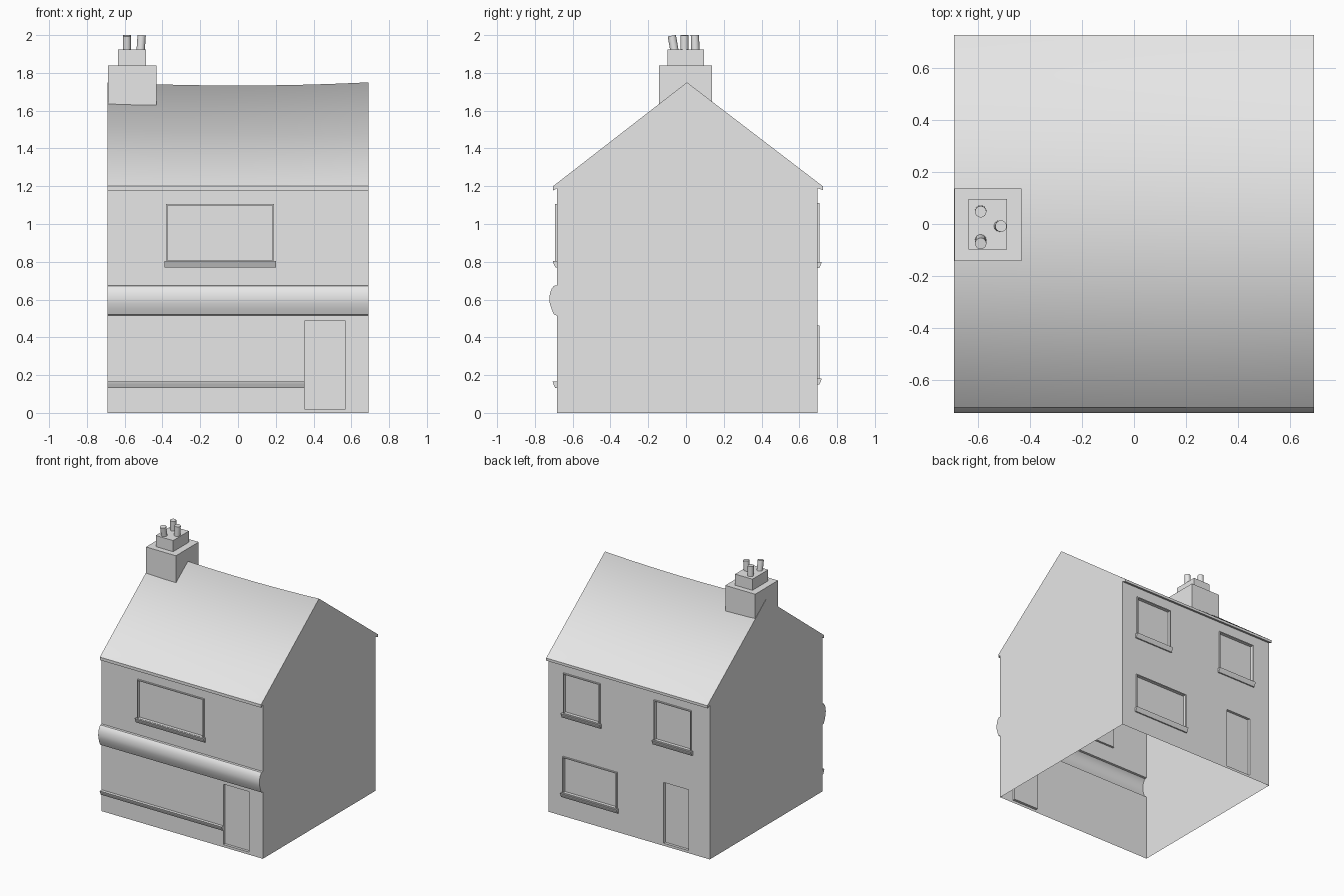
import bpy
import bmesh
import math
from mathutils import Matrix, Vector

if "Cube" in bpy.data.objects:
    bpy.data.objects.remove(bpy.data.objects["Cube"])

GREY = (0.8, 0.8, 0.8, 1)
mat = bpy.data.materials.new("plain_grey")
mat.use_nodes = True
mat.diffuse_color = GREY
mat.node_tree.nodes["Principled BSDF"].inputs["Base Color"].default_value = GREY

HALF = 0.69                    # half width of the house
FRONT, BACK = -0.682, 0.695    # wall planes
EAVE_F, EAVE_B = -0.704, 0.724
EAVE_Z, RIDGE_Y, RIDGE_Z = 1.2, 0.005, 1.75
WALL_TOP = 1.19


def finish(name, bm, smooth=None):
    me = bpy.data.meshes.new(name)
    bm.to_mesh(me)
    bm.free()
    me.materials.append(mat)
    if smooth:
        for p in me.polygons:
            p.use_smooth = True
        me.set_sharp_from_angle(angle=math.radians(smooth))
    ob = bpy.data.objects.new(name, me)
    bpy.context.collection.objects.link(ob)
    return ob


def loft(name, rows, smooth=None):
    """Skin a list of equally long point rows."""
    bm = bmesh.new()
    grid = [[bm.verts.new(p) for p in row] for row in rows]
    for a, b in zip(grid, grid[1:]):
        for i in range(len(a) - 1):
            bm.faces.new((a[i], a[i + 1], b[i + 1], b[i]))
    return finish(name, bm, smooth)


def strip(name, profile, smooth=None):
    """Run a y-z profile along the full width of the house."""
    return loft(name, [[(-HALF, y, z), (HALF, y, z)] for y, z in profile], smooth)


def wall(name, y, out, openings, gap=None):
    """Wall sheet with doors set back and windows in raised frames."""
    xs, zs = {-HALF, HALF}, {0, WALL_TOP} | set(gap or ())
    for _, x0, x1, z0, z1 in openings:
        xs |= {x0, x1}
        zs |= {z0, z1}
    xs, zs = sorted(xs), sorted(zs)
    bm = bmesh.new()
    grid = [[bm.verts.new((x, y, z)) for x in xs] for z in zs]
    for j in range(len(zs) - 1):
        if gap and gap[0] <= zs[j] < gap[1]:
            continue
        for i in range(len(xs) - 1):
            q = [grid[j][i], grid[j][i + 1], grid[j + 1][i + 1], grid[j + 1][i]]
            bm.faces.new(q if out < 0 else q[::-1])
    for kind, x0, x1, z0, z1 in openings:
        cells = []
        for f in bm.faces:
            c = f.calc_center_median()
            if x0 < c.x < x1 and z0 < c.z < z1 and abs(c.y - y) < 1e-5:
                cells.append(f)
        if len(cells) > 1:
            cells = bmesh.ops.dissolve_faces(bm, faces=cells)["region"]
        steps = [(1e-4, -0.02)]
        if kind == "window":
            steps = [(1e-4, 0.012), (0.007, 0), (1e-4, -0.025)]
        for thick, depth in steps:
            bm.normal_update()
            bmesh.ops.inset_region(bm, faces=cells, thickness=thick, depth=depth,
                                   use_even_offset=True, use_boundary=True)
    return finish(name, bm)


def sill(name, x0, x1, z, y, out):
    """Ledge with a sloping underside."""
    bm = bmesh.new()
    prof = [(y, z), (y + out * 0.024, z), (y + out * 0.021, z - 0.01),
            (y + out * 0.01, z - 0.034), (y, z - 0.034)]
    ends = [[bm.verts.new((x, py, pz)) for py, pz in prof] for x in (x0, x1)]
    n = len(prof)
    for i in range(n):
        k = (i + 1) % n
        bm.faces.new((ends[0][i], ends[0][k], ends[1][k], ends[1][i]))
    for e in ends:
        bm.faces.new(e)
    bmesh.ops.recalc_face_normals(bm, faces=bm.faces)
    return finish(name, bm)


def box(name, x, y, z):
    bm = bmesh.new()
    size = [b - a for a, b in (x, y, z)]
    mid = [(a + b) / 2 for a, b in (x, y, z)]
    bmesh.ops.create_cube(bm, size=1, matrix=Matrix.Translation(mid) @ Matrix.Diagonal((*size, 1)))
    return finish(name, bm)


def pot(name, base, top, r=0.022):
    base, top = Vector(base), Vector(top)
    axis = top - base
    turn = axis.to_track_quat("Z", "Y").to_matrix().to_4x4()
    bm = bmesh.new()
    bmesh.ops.create_cone(bm, cap_ends=True, segments=16, radius1=r, radius2=r, depth=axis.length,
                          matrix=Matrix.Translation((base + top) / 2) @ turn)
    return finish(name, bm, 40)


# Front and back walls
band = [(FRONT, 0.515), (-0.699, 0.52), (-0.712, 0.55), (-0.721, 0.58), (-0.724, 0.605),
        (-0.72, 0.635), (-0.71, 0.66), (-0.698, 0.673), (FRONT, 0.675)]
wall("front_wall", FRONT, -1, [("window", -0.38, 0.19, 0.8, 1.105),
                               ("door", 0.353, 0.57, 0.02, 0.487)], (0.515, 0.675))
back_windows = {"upper_left": (0.245, 0.56, 0.797, 1.11),
                "upper_right": (-0.535, -0.218, 0.797, 1.11),
                "lower": (0.1, 0.565, 0.18, 0.463)}
wall("back_wall", BACK, 1, [("window", *w) for w in back_windows.values()]
     + [("door", -0.51, -0.295, 0.02, 0.49)])

# Rounded band across the front
strip("front_band", band, 35)

# Window ledges
sill("front_window_sill", -0.39, 0.2, 0.805, FRONT, -1)
sill("shop_sill", -HALF, 0.353, 0.165, FRONT, -1)
for key, (x0, x1, z0, z1) in back_windows.items():
    sill("back_sill_" + key, x0 - 0.01, x1 + 0.01, z0 + 0.003, BACK, 1)

# Eaves
eave_f = [(FRONT, WALL_TOP), (EAVE_F, 1.177), (EAVE_F, EAVE_Z)]
eave_b = [(EAVE_B, EAVE_Z), (EAVE_B, 1.18), (BACK, WALL_TOP)]
strip("front_eave", eave_f)
strip("back_eave", eave_b)

# Gable ends
outline = [(FRONT, 0)] + band + eave_f + [(RIDGE_Y, RIDGE_Z)] + eave_b + [(BACK, 0)]
for side, x in (("left", HALF), ("right", -HALF)):
    bm = bmesh.new()
    pts = [bm.verts.new((x, y, z)) for y, z in outline]
    bm.faces.new(pts if x < 0 else pts[::-1])
    finish(side + "_gable", bm)

# Roof with a sagging ridge
N = 16
xs = [-HALF + 2 * HALF * i / N for i in range(N + 1)]
loft("roof", [[(x, EAVE_F, EAVE_Z) for x in xs],
              [(x, RIDGE_Y, RIDGE_Z - 0.017 * (1 - (x / HALF) ** 2)) for x in xs],
              [(x, EAVE_B, EAVE_Z) for x in xs]], 120)

# Chimney stack and pots
box("chimney_base", (-0.688, -0.432), (-0.142, 0.137), (1.63, 1.838))
box("chimney_top", (-0.635, -0.487), (-0.098, 0.095), (1.83, 1.924))
pot("pot_back", (-0.588, 0.05, 1.91), (-0.588, 0.047, 2.0))
pot("pot_middle", (-0.516, -0.008, 1.91), (-0.51, -0.008, 2.0))
pot("pot_front", (-0.588, -0.06, 1.91), (-0.588, -0.075, 1.997))
